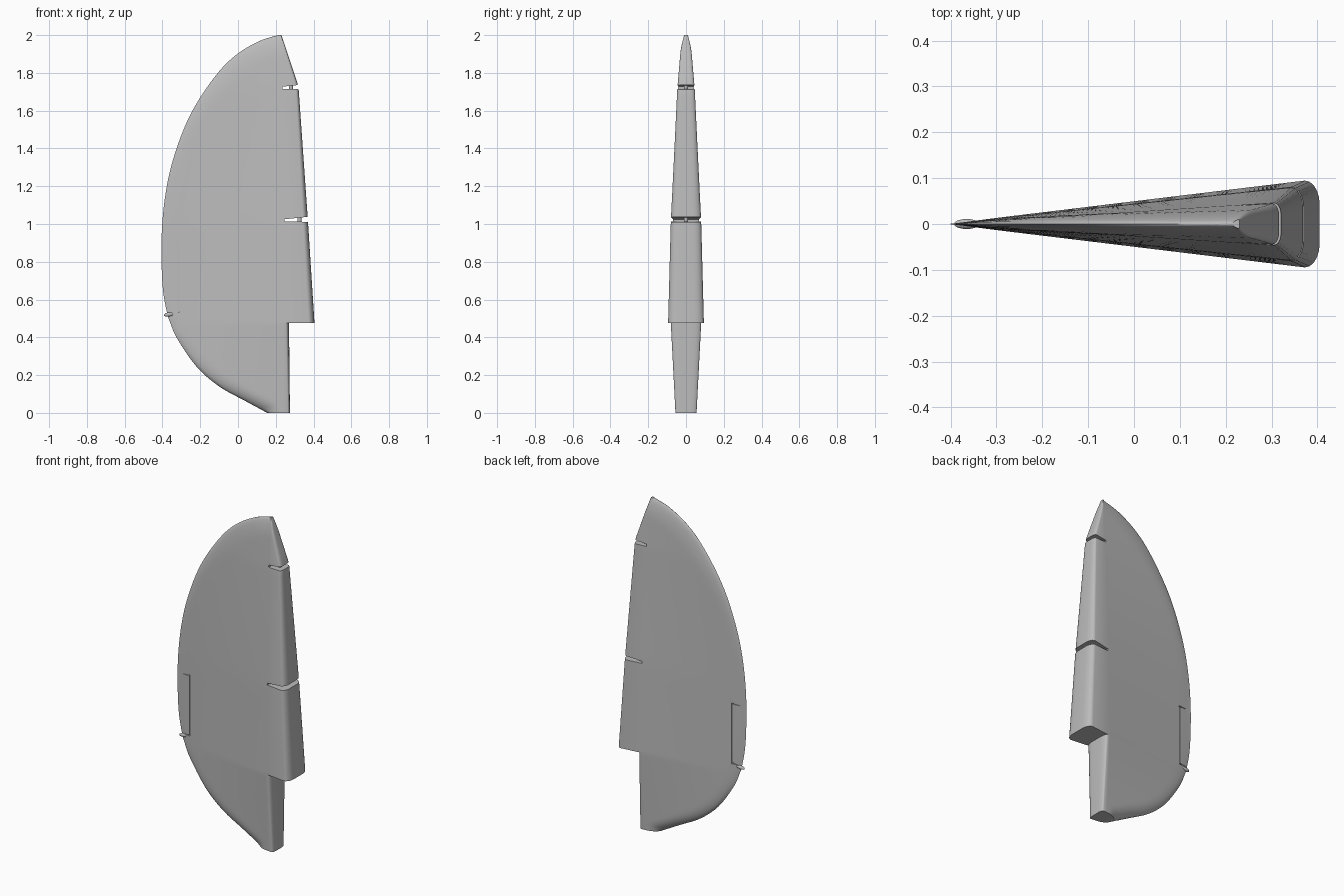
import bpy, bmesh, math
from mathutils import Vector

if "Cube" in bpy.data.objects:
    bpy.data.objects.remove(bpy.data.objects["Cube"])

gray = bpy.data.materials.new("light_gray")
gray.diffuse_color = (0.5, 0.5, 0.5, 1)
gray.use_nodes = True
gray.node_tree.nodes["Principled BSDF"].inputs["Base Color"].default_value = gray.diffuse_color

# Curved trailing edge (x, z) from heel to tip
EDGE = [(.155, 0), (.035, .065), (-.10, .14), (-.22, .245), (-.32, .39), (-.358, .475),
        (-.378, .54), (-.40, .68), (-.405, .92), (-.388, 1.13), (-.35, 1.32), (-.28, 1.52),
        (-.20, 1.67), (-.09, 1.82), (.01, 1.91), (.11, 1.967), (.17, 1.988), (.215, 2)]
STEP = 5  # edge point where the blade widens


def spline(n):
    pts = [Vector(p) for p in EDGE]
    ext = [2 * pts[0] - pts[1]] + pts + [2 * pts[-1] - pts[-2]]
    out = []
    for i in range(len(pts) - 1):
        a, b, c, d = ext[i:i + 4]
        for k in range(n):
            t = k / n
            out.append(.5 * (2 * b + (c - a) * t + (2 * a - 5 * b + 4 * c - d) * t * t
                             + (3 * b - a - 3 * c + d) * t ** 3))
    return out + [pts[-1]]


def interp(z, table):
    for (z0, v0), (z1, v1) in zip(table, table[1:]):
        if z <= z1:
            return v0 + (v1 - v0) * (z - z0) / (z1 - z0)
    return table[-1][1]


FINE = spline(30)
THICK = [(0, .065), (.475, .095), (1.01, .084), (1.71, .051), (1.9, .036), (2, .028)]
FRONT = [(.475, .405), (1.02, .37), (1.73, .32), (2, .23)]
ROUND = [(0, .07), (.3, .06), (1.5, .06), (1.8, .11), (2, .12)]


def half(x, z):
    # wedge thickness, rounded off toward the trailing edge
    p = Vector((x, z))
    d = min((p - q).length for q in FINE)
    w = interp(z, ROUND)
    f = min(1, d / w)
    return max(.001, interp(z, THICK) * (x + .41) / .785 * math.sqrt(1 - (1 - f) ** 2))


def ring(xl, z, upper):
    xr = interp(z, FRONT) if upper else .275 - .005 * z / .475
    c = half(xr - .01, z) * (.33 if upper else .2)
    xm = min(.24, xr - c - .005)
    side = [(xl + (xm - xl) * (k / 14) ** 1.5, None) for k in range(1, 15)]
    side = [(x, half(x, z)) for x, _ in side]
    t = half(xr - c, z)
    for k in range(6):  # rounded nose corner
        a = k / 5 * math.pi / 2
        side.append((xr - c + c * math.sin(a), t * (1 - .55 * (1 - math.cos(a)))))
    return ([(xl, 0, z)] + [(x, -y, z) for x, y in side]
            + [(x, y, z) for x, y in reversed(side)])


def finish(ob, angle=35):
    if not ob.data.materials:
        ob.data.materials.append(gray)
    bpy.ops.object.select_all(action='DESELECT')
    ob.select_set(True)
    bpy.context.view_layer.objects.active = ob
    bpy.ops.object.shade_smooth_by_angle(angle=math.radians(angle))


def mesh_object(name, bm):
    bmesh.ops.recalc_face_normals(bm, faces=bm.faces)
    me = bpy.data.meshes.new(name)
    bm.to_mesh(me)
    ob = bpy.data.objects.new(name, me)
    bpy.context.collection.objects.link(ob)
    return ob


def prism(name, xz, y0, y1):
    bm = bmesh.new()
    a = [bm.verts.new((x, y0, z)) for x, z in xz]
    b = [bm.verts.new((x, y1, z)) for x, z in xz]
    bm.faces.new(a)
    bm.faces.new(b[::-1])
    for i in range(len(a)):
        j = (i + 1) % len(a)
        bm.faces.new((a[i], a[j], b[j], b[i]))
    return mesh_object(name, bm)


def box(name, x0, x1, y0, y1, z0, z1):
    return prism(name, [(x0, z0), (x1, z0), (x1, z1), (x0, z1)], y0, y1)


# Rudder blade lofted upward, with a double section at the step
SUB = 4
rings = []
for i, p in enumerate(spline(SUB)):
    if i <= STEP * SUB:
        rings.append(ring(p.x, p.y, False))
    if i >= STEP * SUB:
        rings.append(ring(p.x, p.y, True))
bm = bmesh.new()
vs = [[bm.verts.new(c) for c in r] for r in rings]
n = len(vs[0])
for a, b in zip(vs, vs[1:]):
    for i in range(n):
        j = (i + 1) % n
        bm.faces.new((a[i], a[j], b[j], b[i]))
bm.faces.new(vs[0][::-1])
bm.faces.new(vs[-1])
bmesh.ops.remove_doubles(bm, verts=bm.verts, dist=1e-5)
blade = mesh_object("rudder_blade", bm)

# Hinge slots in the leading edge
cutters = [
    prism("lower_slot_cutter", [(.245, 1.013), (.5, 1.010), (.5, 1.044), (.36, 1.037), (.245, 1.025)], -.2, .2),
    prism("upper_slot_cutter", [(.235, 1.714), (.5, 1.712), (.5, 1.745), (.31, 1.735), (.235, 1.727)], -.2, .2)]
# Shallow grooves outlining the trim tab on both sides
for s in (-1, 1):
    y0, y1 = sorted((s * .0065, s * .05))
    cutters.append(box("tab_hinge_groove_cutter", -.319, -.313, y0, y1, .535, .9))
    y0, y1 = sorted((s * .003, s * .05))
    for z in (.535, .897):
        cutters.append(box("tab_end_groove_cutter", -.45, -.313, y0, y1, z - .003, z + .003))
for c in cutters:
    c.hide_render = True
    m = blade.modifiers.new("cut", 'BOOLEAN')
    m.operation, m.solver, m.object = 'DIFFERENCE', 'EXACT', c
bpy.context.view_layer.objects.active = blade
for m in list(blade.modifiers):
    bpy.ops.object.modifier_apply(modifier=m.name)
for c in cutters:
    bpy.data.objects.remove(c)
finish(blade)

# Hinge pins bridging the slots
for name, x, z in (("lower_hinge_pin", .325, 1.025), ("upper_hinge_pin", .28, 1.724)):
    bpy.ops.mesh.primitive_cylinder_add(vertices=16, radius=.011, depth=.04, location=(x, 0, z))
    pin = bpy.context.object
    pin.name = name
    finish(pin)

# Small tab horn on the trailing edge
bpy.ops.mesh.primitive_uv_sphere_add(segments=16, ring_count=10, location=(-.365, 0, .521),
                                     rotation=(0, math.radians(-8), 0))
horn = bpy.context.object
horn.name = "tab_horn"
horn.scale = (.028, .011, .011)
finish(horn, 60)
